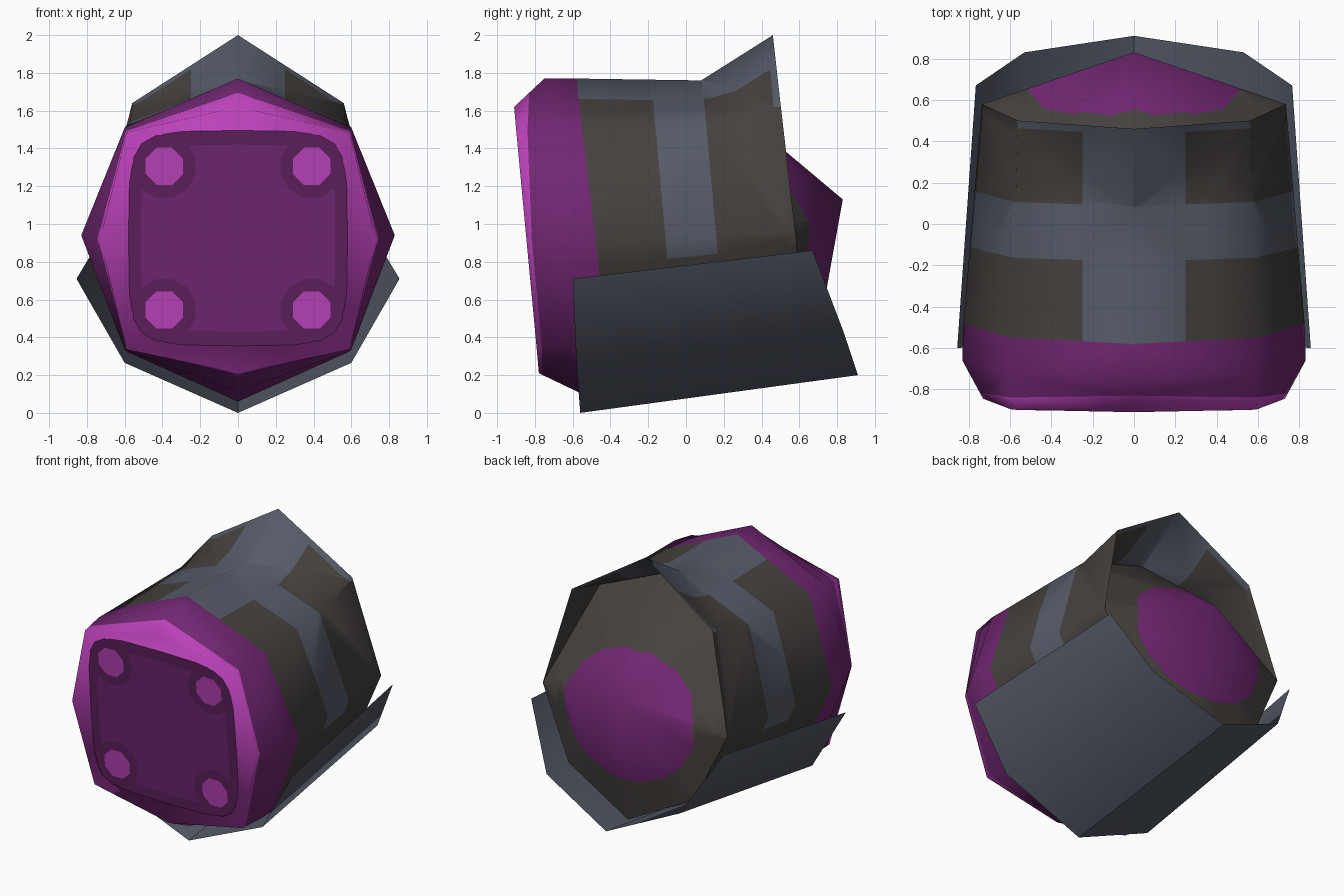
import bpy, bmesh, math
from mathutils import Vector

if "Cube" in bpy.data.objects:
    bpy.data.objects.remove(bpy.data.objects["Cube"])


def mat(name, rgb):
    m = bpy.data.materials.new(name)
    m.diffuse_color = (*rgb, 1)
    m.use_nodes = True
    m.node_tree.nodes["Principled BSDF"].inputs["Base Color"].default_value = m.diffuse_color
    return m


PINK, PURPLE, DARK, GREY, BROWN = [
    mat("bright pink", (.50, .055, .49)), mat("purple", (.165, .020, .168)),
    mat("dark purple", (.115, .015, .115)), mat("slate grey", (.092, .105, .137)),
    mat("dark brown", (.060, .053, .048))]


def finish(name, bm, mats, rule=None, angle=50):
    """Colour faces by a rule on their centre, then make the object."""
    bm.normal_update()
    for f in bm.faces:
        f.material_index = rule(f.calc_center_median()) if rule else 0
    me = bpy.data.meshes.new(name)
    bm.to_mesh(me)
    bm.free()
    for m in mats:
        me.materials.append(m)
    ob = bpy.data.objects.new(name, me)
    bpy.context.collection.objects.link(ob)
    bpy.ops.object.select_all(action='DESELECT')
    ob.select_set(True)
    bpy.context.view_layer.objects.active = ob
    bpy.ops.object.shade_smooth_by_angle(angle=math.radians(angle))
    return ob


def mirrored(half):
    """Closed ring from the right half, top to bottom."""
    return half + [(-x, y, z) for x, y, z in half[-2:0:-1]]


def both(half):
    """Open strip from the left end over the middle to the right end."""
    return [(-x, y, z) for x, y, z in half[:0:-1]] + half


def loft(rings, closed=True, bm=None):
    bm = bm or bmesh.new()
    vs = [[bm.verts.new(p) for p in r] for r in rings]
    n = len(rings[0])
    for a, b in zip(vs, vs[1:]):
        for i in range(n if closed else n - 1):
            j = (i + 1) % n
            bm.faces.new((a[i], a[j], b[j], b[i]))
    bmesh.ops.remove_doubles(bm, verts=bm.verts, dist=.0005)
    bmesh.ops.triangulate(bm, faces=bm.faces)
    return bm


def cut(bm, co, no):
    bmesh.ops.bisect_plane(bm, geom=bm.verts[:] + bm.edges[:] + bm.faces[:],
                           plane_co=co, plane_no=no, dist=.0001)


# octagonal sections of the barrel, from front to back
face = mirrored([(0, -.91, 1.62), (.59, -.898, 1.485), (.73, -.845, .92),
                 (.59, -.79, .335), (0, -.779, .21)])
rim_front = mirrored([(0, -.75, 1.77), (.6, -.73, 1.51), (.83, -.66, .94),
                      (.6, -.6, .335), (0, -.57, .11)])
rim_back = mirrored([(0, -.58, 1.77), (.6, -.55, 1.51), (.825, -.48, .93),
                     (.58, -.41, .32), (0, -.39, .06)])
rear_half = [(0, .08, 1.76), (.57, .17, 1.54), (.735, .58, .95),
             (.5, .62, .45), (0, .66, .19)]
rear = mirrored(rear_half)
# the pink edge reaches further up the bevel at the top
share = [.5, .35, .15, .15, .08, .15, .15, .35]
step = [tuple(Vector(a).lerp(Vector(b), t)) for a, b, t in zip(face, rim_front, share)]

# front face and rim
bm = loft([face, step])
bm.faces.new([v for p in face for v in bm.verts if (v.co - Vector(p)).length < .001])
bmesh.ops.recalc_face_normals(bm, faces=bm.faces)
finish("front_face", bm, [PINK], angle=100)
finish("front_rim", loft([step, rim_front, rim_back]), [PURPLE], angle=80)


# barrel and its flared hood, with a grey spine and a grey cross band
def slant(c):
    return c.y + .09 * (c.z - 1.66)


lip = [(0, .46, 2), (.56, .5, 1.64), rear_half[2]]
bm = loft([rim_back, rear])
loft([both(rear_half[:3]), both(lip)], closed=False, bm=bm)
bmesh.ops.recalc_face_normals(bm, faces=bm.faces)
for x in (-.25, .25):
    cut(bm, (x, 0, 0), (1, 0, 0))
for y in (-.175, .095, .46):
    cut(bm, (0, y, 1.66), (0, 1, .09))
cut(bm, (0, 0, .825), (0, -.1, 1))
cut(bm, (0, 0, 1.62), (0, 0, 1))


def stripes(c):
    spine = abs(c.x) < .25 and c.z > 1
    band = -.175 < slant(c) < .095 and c.z - .1 * c.y > .825
    edge = slant(c) > .46 and c.z > 1.62
    return int(spine or band or edge)


finish("barrel_and_hood", bm, [BROWN, GREY], stripes, angle=80)

# bulging rear cap with a round purple patch
bm = bmesh.new()
tip = bm.verts.new((0, .83, 1.13))
ring = [bm.verts.new(p) for p in rear]
for i in range(8):
    bm.faces.new((ring[i], ring[(i + 1) % 8], tip))
bmesh.ops.recalc_face_normals(bm, faces=bm.faces)
RX, RZ, MID = .51, .43, Vector((0, 0, .93))
tangents = []
for i in range(16):
    c, s = math.cos(math.tau * i / 16), math.sin(math.tau * i / 16)
    co, no = MID + Vector((RX * c, 0, RZ * s)), Vector((c / RX, 0, s / RZ))
    tangents.append((co, no))
    cut(bm, co, no)
finish("rear_cap", bm, [BROWN, PURPLE], lambda p: int(
    all((p - co).dot(no) < 0 for co, no in tangents)), angle=80)

# sloping belly plate, with a purple band along its inside
front_edge = both([(0, -.56, 0), (.6, -.58, .265), (.855, -.6, .71)])
back_edge = both([(0, .91, .2), (.53, .83, .44), (.765, .67, .86)])
finish("belly_plate", loft([front_edge, back_edge], closed=False), [GREY])


def along(t, inset):
    """Section of the plate at fraction t, lifted inwards, side tops left out."""
    pts = [Vector(a).lerp(Vector(b), t) for a, b in zip(front_edge, back_edge)]
    pts[0], pts[-1] = pts[1].lerp(pts[0], .25), pts[-2].lerp(pts[-1], .25)
    return [(p.x * (1 - inset), p.y, p.z + inset) for p in pts]


finish("belly_band", loft([along(.27, .008), along(.6, .008)], closed=False), [PURPLE])


# painted markings on the front face
def marking(name, pts, m, lift):
    bm = bmesh.new()
    f = bm.faces.new([bm.verts.new((x, -.91 + (1.62 - z) * .093 - lift, z))
                      for x, z in pts])
    f.normal_update()
    if f.normal.y > 0:
        f.normal_flip()
    finish(name, bm, [m])


def rounded(w, h, n=32, power=.42):
    """Soft square about the centre of the face."""
    out = []
    for i in range(n):
        c, s = math.cos(math.tau * i / n), math.sin(math.tau * i / n)
        out.append((w * math.copysign(abs(c) ** power, c),
                    .925 + h * math.copysign(abs(s) ** power, s)))
    return out


def disc(cx, cz, r, n=12):
    return [(cx + r * math.cos(math.tau * (i + .5) / n),
             cz + r * math.sin(math.tau * (i + .5) / n)) for i in range(n)]


marking("panel_outline", rounded(.58, .57), DARK, .002)
marking("panel", rounded(.515, .495), PURPLE, .005)
for side in (-1, 1):
    for z in (.545, 1.305):
        marking("bolt_outline", disc(side * .39, z, .17), DARK, .007)
        marking("bolt", disc(side * .39, z, .107, 8), PINK, .009)
